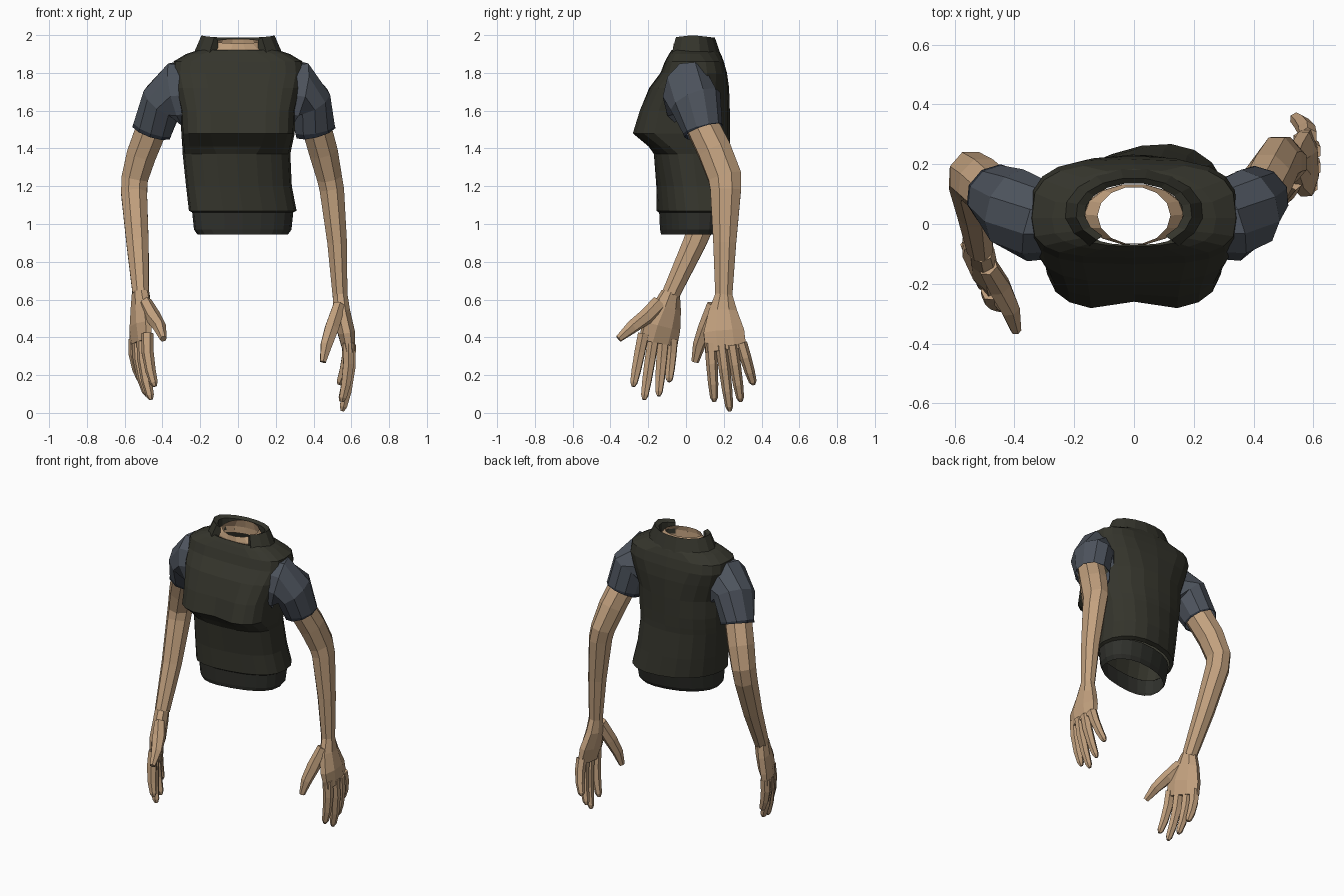
import bpy, bmesh, math
from mathutils import Vector

if "Cube" in bpy.data.objects:
    bpy.data.objects.remove(bpy.data.objects["Cube"])


def material(name, rgb):
    m = bpy.data.materials.new(name)
    m.diffuse_color = (*rgb, 1)
    m.use_nodes = True
    m.node_tree.nodes["Principled BSDF"].inputs["Base Color"].default_value = m.diffuse_color
    return m


SKIN = material("skin", (0.54, 0.355, 0.21))
VEST = material("dark_olive", (0.035, 0.035, 0.025))
HEM = material("charcoal", (0.029, 0.030, 0.025))
SLEEVE = material("slate_blue", (0.075, 0.088, 0.110))
CUFF = material("dark_navy", (0.022, 0.028, 0.04))


def loft(name, rings, mats, cap=(False, False), rule=None):
    """Skin a list of closed vertex rings with quads."""
    bm = bmesh.new()
    vr = [[bm.verts.new(p) for p in r] for r in rings]
    n = len(rings[0])
    for i in range(len(vr) - 1):
        for j in range(n):
            k = (j + 1) % n
            f = bm.faces.new((vr[i][j], vr[i][k], vr[i + 1][k], vr[i + 1][j]))
            if rule:
                f.material_index = rule(i)
    if cap[0]:
        bm.faces.new(vr[0][::-1])
    if cap[1]:
        bm.faces.new(vr[-1])
    bmesh.ops.recalc_face_normals(bm, faces=bm.faces)
    me = bpy.data.meshes.new(name)
    bm.to_mesh(me)
    bm.free()
    for m in mats:
        me.materials.append(m)
    ob = bpy.data.objects.new(name, me)
    bpy.context.collection.objects.link(ob)
    return ob


def tube(name, path, mats, across=(0, 1, 0), n=8, cap=(True, True), rule=None, scale=1.0):
    """Path points are (x, y, z, thickness radius, radius along across)."""
    pts = [Vector(p[:3]) for p in path]
    rings = []
    for i, p in enumerate(pts):
        t = (pts[min(i + 1, len(pts) - 1)] - pts[max(i - 1, 0)]).normalized()
        b = Vector(across)
        b = (b - t * b.dot(t)).normalized()
        a = b.cross(t)
        ra, rb = path[i][3] * scale, path[i][4] * scale
        angs = [2 * math.pi * (j + 0.5) / n for j in range(n)]
        rings.append([p + a * ra * math.cos(u) + b * rb * math.sin(u) for u in angs])
    return loft(name, rings, mats, cap=cap, rule=rule)


def spow(v, e):
    return math.copysign(abs(v) ** e, v)


def body_ring(z, cx, hw, yf, yb, skew=0.0, notch=0.0, front=(.75, .65), back=(.9, .95), n=20):
    """Body section; front and back hold (x, y) exponents, skew twists the hips."""
    out, mid = [], 0.02
    for j in range(n):
        u = 2 * math.pi * j / n
        c, s = math.cos(u), math.sin(u)
        ex, ey = front if s < -1e-6 else back
        x = hw * spow(c, ex)
        y = mid + abs(s) ** ey * ((yf if s < 0 else yb) - mid) + skew * x
        if s < 0 and abs(c) < 0.1:
            y += notch
        out.append((cx + x, y, z))
    return out


# Vest body
LOW, BUST, ARMHOLE = (.85, .75), (.62, .42), (.6, .65)
vest = [(1.06, .025, .265, -.13, .235, .17, 0, LOW), (1.07, .025, .285, -.145, .262, .17, 0, LOW),
        (1.20, .005, .28, -.15, .25, .13, 0, LOW), (1.37, -.008, .285, -.17, .232, .06, 0, LOW),
        (1.41, -.005, .29, -.20, .232, .03, .01, (.7, .55)),
        (1.48, 0, .30, -.288, .232, 0, .028, BUST), (1.60, 0, .305, -.25, .232, 0, .015, BUST),
        (1.72, 0, .335, -.195, .228, 0, 0, (.65, .5), (.75, .8)),
        (1.80, 0, .348, -.135, .217, 0, 0, ARMHOLE, ARMHOLE),
        (1.86, 0, .342, -.112, .20, 0, 0, ARMHOLE, ARMHOLE),
        (1.90, 0, .275, -.09, .185), (1.922, 0, .205, -.075, .165), (1.92, 0, .165, -.07, .14)]
loft("vest_body", [body_ring(*r) for r in vest], [VEST])

# Waist band under the vest, open at the bottom
hem = [(.945, .025, .24, -.12, .175, .19, 0, LOW), (.97, .025, .258, -.125, .19, .19, 0, LOW),
       (1.065, .025, .268, -.13, .215, .18, 0, LOW)]
loft("waist_band", [body_ring(*r) for r in hem], [HEM])


# Open neck stump
def neck_ring(z, hw, yf, yb, tilt=0.0, n=14):
    m, h = (yf + yb) / 2, (yb - yf) / 2
    return [(hw * math.cos(2 * math.pi * j / n), m + h * math.sin(2 * math.pi * j / n),
             z + tilt * math.sin(2 * math.pi * j / n)) for j in range(n)]


loft("neck", [neck_ring(1.88, .172, -.07, .135), neck_ring(1.925, .165, -.072, .135),
              neck_ring(1.968, .122, -.068, .125, .012)], [SKIN])

# Standing collar, open at the front, leaning inward and lower at the back
section = [(.24, .15, 1.895, 0), (.195, .118, 2.0, 1), (.165, .1, 1.985, 1), (.165, .1, 1.90, 0)]
a0, a1, steps = math.radians(-50), math.radians(230), 13
collar = []
for k in range(steps + 1):
    u = a0 + (a1 - a0) * k / steps
    drop = 0.014 * abs(math.sin(u))
    collar.append([(rx * math.cos(u), .037 + ry * math.sin(u), z - drop * top)
                   for rx, ry, z, top in section])
loft("collar", collar, [VEST], cap=(True, True))

# Sleeves, with a dark cuff edge
sleeves = {
    "right": [(.25, .005, 1.685, .16, .12), (.315, .008, 1.685, .183, .138), (.383, .05, 1.65, .115, .142),
              (.407, .088, 1.505, .112, .107), (.411, .093, 1.49, .112, .107)],
    "left": [(-.25, .005, 1.685, .16, .12), (-.32, .008, 1.685, .18, .138), (-.40, .05, 1.65, .118, .142),
             (-.452, .093, 1.505, .11, .107), (-.457, .098, 1.49, .11, .107)]}
for side, p in sleeves.items():
    tube(side + "_sleeve", p, [SLEEVE, CUFF], n=10, cap=(True, False),
         rule=lambda i: 1 if i == 3 else 0)

# Arms
arms = {
    "right": [(.405, .07, 1.55, .08, .085), (.45, .15, 1.39, .078, .09), (.483, .205, 1.25, .068, .09),
              (.497, .21, 1.18, .066, .083), (.525, .205, .90, .053, .062), (.54, .20, .62, .04, .046)],
    "left": [(-.44, .075, 1.55, .085, .085), (-.51, .135, 1.37, .08, .086), (-.547, .16, 1.24, .072, .082),
             (-.55, .145, 1.16, .07, .078), (-.532, .045, .90, .06, .062), (-.515, -.08, .63, .044, .048)]}
for side, p in arms.items():
    tube(side + "_arm", p, [SKIN], scale=1.06)

# Hands: palm, thumb, then four fingers given as (knuckle, tip)
hands = {
    "right": dict(
        across=(-.03, 1, 0),
        palm=[(.54, .20, .63, .04, .046), (.548, .195, .54, .046, .078), (.572, .20, .43, .047, .112),
              (.586, .212, .33, .032, .112)],
        thumb=[(.535, .155, .57, .035, .045), (.497, .105, .45, .042, .042), (.468, .07, .36, .035, .034),
               (.45, .048, .27, .018, .02)],
        fingers=[((.585, .13, .37), (.55, .15, .06)), ((.595, .188, .36), (.552, .232, .01)),
                 ((.595, .243, .36), (.545, .29, .06)), ((.582, .292, .37), (.535, .358, .15))]),
    "left": dict(
        across=(-.4, .92, 0),
        palm=[(-.515, -.08, .64, .044, .048), (-.515, -.10, .56, .046, .078), (-.515, -.13, .46, .047, .108),
              (-.517, -.148, .37, .032, .112)],
        thumb=[(-.49, -.14, .58, .035, .045), (-.45, -.21, .51, .042, .042), (-.415, -.285, .455, .035, .036),
               (-.395, -.357, .392, .018, .02)],
        fingers=[((-.48, -.225, .42), (-.44, -.28, .14)), ((-.505, -.172, .40), (-.46, -.222, .07)),
                 ((-.53, -.12, .39), (-.48, -.145, .09)), ((-.548, -.072, .39), (-.51, -.09, .165))])}
for side, h in hands.items():
    tube(side + "_palm", h["palm"], [SKIN], across=h["across"], scale=1.04)
    tube(side + "_thumb", h["thumb"], [SKIN], across=h["across"], n=6)
    out = 0.014 if side == "right" else -0.014
    for k, (base, tip) in enumerate(h["fingers"]):
        b, t = Vector(base), Vector(tip)
        path = []
        for f, r in ((0, .032), (.35, .031), (.7, .027), (.93, .021), (1, .01)):
            q = b.lerp(t, f)
            q.x += out * math.sin(math.pi * f)  # slight outward curl
            path.append((*q, r * 1.05, r))
        tube(f"{side}_finger_{k + 1}", path, [SKIN], across=h["across"], n=6)
